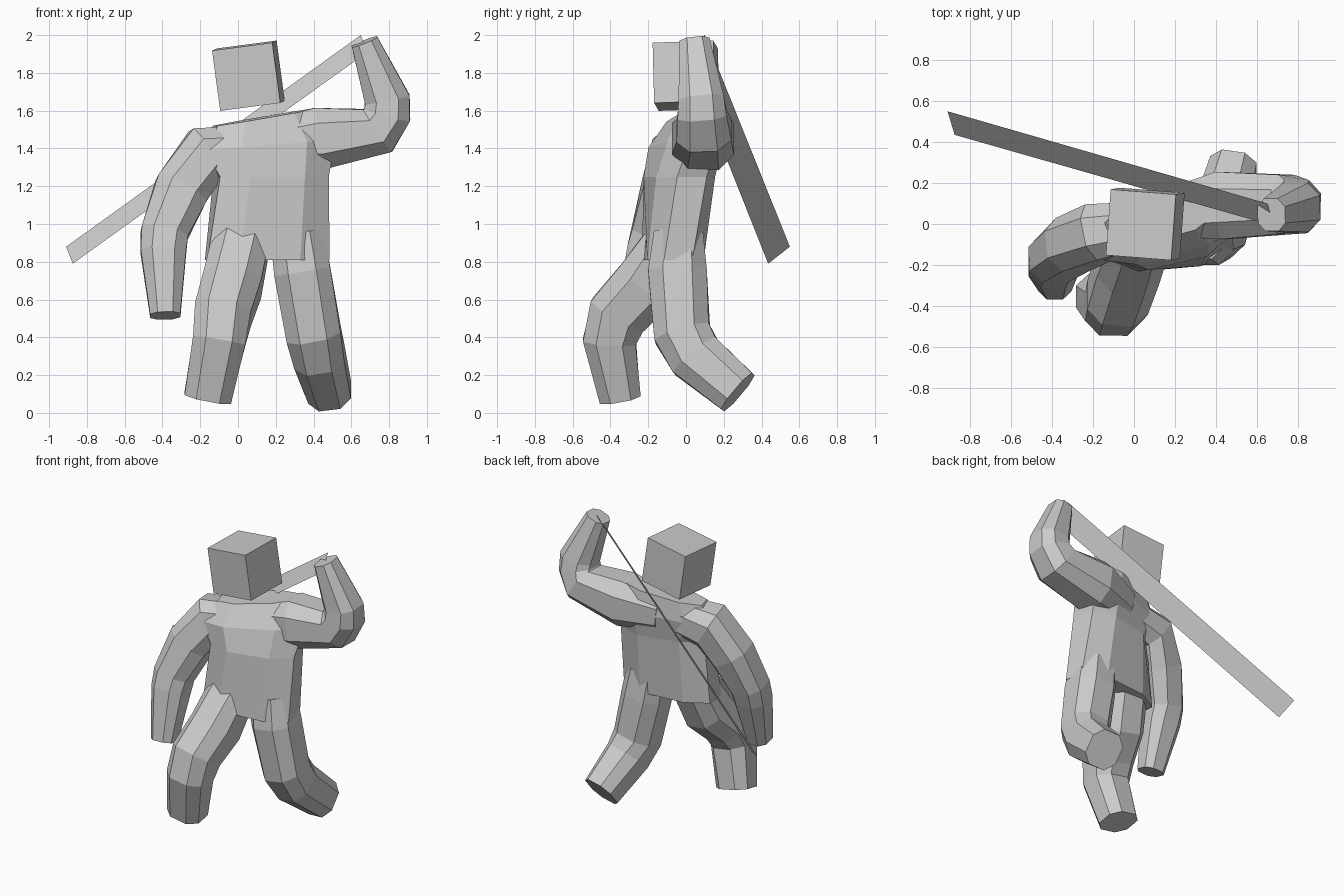
import bpy, bmesh
from math import radians, cos, sin
from mathutils import Vector, Euler

if "Cube" in bpy.data.objects:
    bpy.data.objects.remove(bpy.data.objects["Cube"])

OCT = [(1, .5), (.5, 1), (-.5, 1), (-1, .5), (-1, -.5), (-.5, -1), (.5, -1), (1, -.5)]


def make_object(name, bm):
    mesh = bpy.data.meshes.new(name)
    bmesh.ops.recalc_face_normals(bm, faces=bm.faces)
    bm.to_mesh(mesh)
    bm.free()
    ob = bpy.data.objects.new(name, mesh)
    bpy.context.collection.objects.link(ob)
    return ob


def loft(name, rings):
    """Skin octagonal rings, each given as (centre, half-axis u, half-axis v)."""
    bm = bmesh.new()
    loops = [[bm.verts.new(c + u * a + v * b) for a, b in OCT] for c, u, v in rings]
    for lo, hi in zip(loops, loops[1:]):
        for i in range(8):
            j = (i + 1) % 8
            bm.faces.new((lo[i], lo[j], hi[j], hi[i]))
    bm.faces.new(loops[0])
    bm.faces.new(loops[-1])
    return make_object(name, bm)


def limb(name, ref, path):
    """Tapered bent limb; path rows are x, y, z, half-size across, half-size along ref."""
    pts = [Vector(p[:3]) for p in path]
    rings = []
    for i, p in enumerate(path):
        t = Vector()
        if i > 0:
            t += (pts[i] - pts[i - 1]).normalized()
        if i < len(pts) - 1:
            t += (pts[i + 1] - pts[i]).normalized()
        t.normalize()
        r = Vector(ref)
        v = (r - t * r.dot(t)).normalized()
        rings.append((pts[i], t.cross(v) * p[3], v * p[4]))
    return loft(name, rings)


# Torso: x, y, z, half width, half depth, twist in degrees, sideways rise
torso = []
for x, y, z, w, d, a, rise in [
        (.155, -.07, .81, .325, .15, 5, 0),
        (.175, -.035, 1.25, .295, .16, 13, 0),
        (.15, .0, 1.42, .36, .155, 16, .03),
        (.14, .035, 1.565, .27, .105, 16, .045)]:
    a = radians(a)
    torso.append((Vector((x, y, z)), Vector((w * cos(a), w * sin(a), rise)),
                  Vector((-d * sin(a), d * cos(a), 0))))
body = loft("body", torso)

# Arms and legs
X, Y = (1, 0, 0), (0, 1, 0)
limbs = [
    limb("raised_arm", Y, [(.15, .05, 1.42, .12, .11), (.42, .09, 1.45, .165, .165),
                           (.74, .095, 1.495, .135, .145), (.79, .085, 1.58, .125, .13),
                           (.79, .08, 1.66, .12, .12), (.67, .045, 1.965, .072, .08)]),
    limb("lowered_arm", Y, [(.05, .0, 1.40, .12, .11), (-.17, -.04, 1.37, .15, .14),
                            (-.30, -.10, 1.18, .145, .135), (-.39, -.17, .95, .125, .12),
                            (-.395, -.20, .85, .12, .115), (-.385, -.29, .515, .08, .08)]),
    limb("front_leg", X, [(.02, -.08, .92, .13, .15), (-.03, -.21, .68, .17, .155),
                          (-.08, -.36, .52, .16, .15), (-.10, -.405, .38, .14, .14),
                          (-.16, -.35, .08, .11, .125)]),
    limb("back_leg", X, [(.31, -.04, .95, .13, .14), (.34, -.045, .75, .155, .15),
                         (.40, -.02, .42, .15, .145), (.43, .05, .30, .145, .135),
                         (.485, .275, .11, .125, .115)]),
]

# Merge the limbs into one continuous body
bpy.context.view_layer.objects.active = body
for ob in limbs:
    mod = body.modifiers.new("join", 'BOOLEAN')
    mod.operation = 'UNION'
    mod.solver = 'EXACT'
    mod.object = ob
    bpy.ops.object.modifier_apply(modifier=mod.name)
    bpy.data.objects.remove(ob)

# Head: floating tilted cube
bm = bmesh.new()
bmesh.ops.create_cube(bm, size=.322)
head = make_object("head", bm)
head.location = (.055, .0, 1.785)
head.rotation_euler = Euler((radians(2), radians(-7.5), radians(-4.4)))

# Blade: thin flat strip held in the raised hand
bm = bmesh.new()
bm.faces.new([bm.verts.new(p) for p in [(-.91, .55, .88), (-.875, .435, .79),
                                        (.685, -.01, 1.91), (.65, .1, 2.0)]])
make_object("blade", bm)
